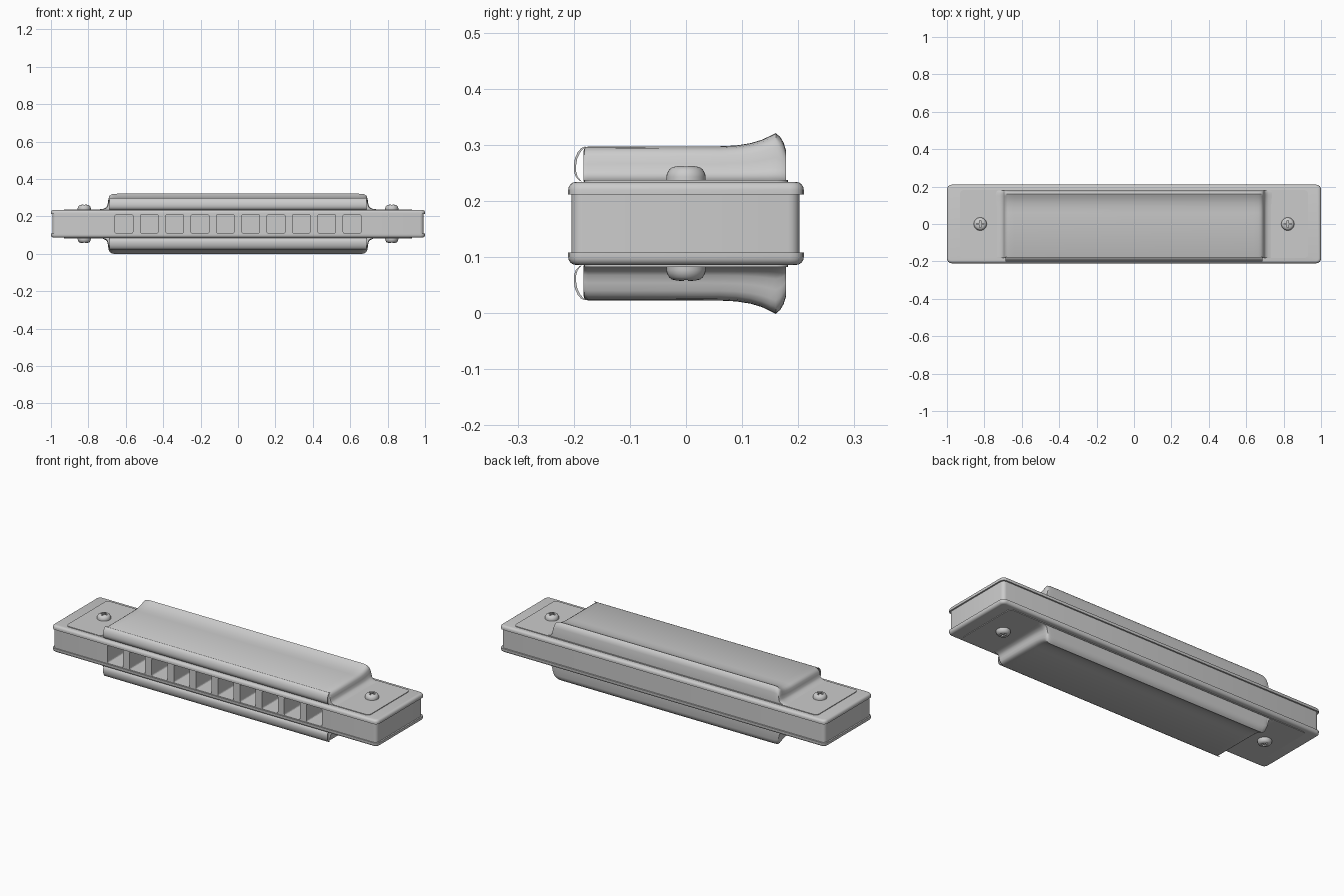
import bpy, bmesh, math
from mathutils import Matrix

if "Cube" in bpy.data.objects:
    bpy.data.objects.remove(bpy.data.objects["Cube"])

MID = 0.16  # height of the horizontal symmetry plane


def finish(bm, name, flip=1, smooth=True):
    """Turn a bmesh (z measured from the mid plane) into an object."""
    for v in bm.verts:
        v.co.z = MID + flip * v.co.z
    bmesh.ops.recalc_face_normals(bm, faces=bm.faces)
    me = bpy.data.meshes.new(name)
    bm.to_mesh(me)
    bm.free()
    ob = bpy.data.objects.new(name, me)
    bpy.context.collection.objects.link(ob)
    if smooth:
        bpy.ops.object.select_all(action='DESELECT')
        ob.select_set(True)
        bpy.context.view_layer.objects.active = ob
        bpy.ops.object.shade_smooth_by_angle(angle=math.radians(35))
    return ob


def add_box(bm, x, y, z):
    """Box from three (min, max) ranges."""
    m = Matrix.Translation([(a + b) / 2 for a, b in (x, y, z)])
    m = m @ Matrix.Diagonal([x[1] - x[0], y[1] - y[0], z[1] - z[0], 1])
    return bmesh.ops.create_cube(bm, size=1, matrix=m)['verts']


def bevel(bm, test, r, seg=4):
    """Round the edges whose two end points pass the test."""
    edges = [e for e in bm.edges if test(e.verts[0].co, e.verts[1].co)]
    bmesh.ops.bevel(bm, geom=edges, offset=r, segments=seg, profile=0.5, affect='EDGES')


def loft(bm, sections):
    rings = [[bm.verts.new(p) for p in s] for s in sections]
    n = len(rings[0])
    for a, b in zip(rings, rings[1:]):
        for i in range(n):
            j = (i + 1) % n
            bm.faces.new((a[i], a[j], b[j], b[i]))
    bm.faces.new(rings[0])
    bm.faces.new(rings[-1])


def cut(ob, cutter):
    mod = ob.modifiers.new("cut", 'BOOLEAN')
    mod.operation = 'DIFFERENCE'
    mod.solver = 'EXACT'
    mod.object = cutter
    cutter.hide_render = True
    cutter.hide_viewport = True


def upright(a, b):
    return abs(a.z - b.z) > 0.01


# comb with ten air channels open to the front
bm = bmesh.new()
add_box(bm, (-0.992, 0.992), (-0.204, 0.202), (-0.06, 0.06))
bevel(bm, upright, 0.02)
comb = finish(bm, "comb")
bm = bmesh.new()
for i in range(10):
    x = (i - 4.5) * 0.1355
    add_box(bm, (x - 0.048, x + 0.048), (-0.3, 0.14), (-0.05, 0.05))
bevel(bm, lambda a, b: abs(a.y - b.y) > 0.1, 0.009, 3)
cut(comb, finish(bm, "channel_cutter", smooth=False))

# cover cross-section (y, height) and end rounding (x, height factor)
PROFILE = [(-0.183, 0), (-0.183, 0.053), (-0.181, 0.059), (-0.175, 0.062),
           (0.06, 0.0625), (0.09, 0.064), (0.115, 0.068), (0.135, 0.074),
           (0.15, 0.081), (0.16, 0.086), (0.168, 0.079), (0.174, 0.069),
           (0.178, 0.056), (0.178, 0)]
ENDS = [(0.745, 0.02), (0.72, 0.06), (0.705, 0.15), (0.698, 0.28), (0.695, 0.5),
        (0.692, 0.72), (0.687, 0.86), (0.678, 0.95), (0.665, 0.99), (0.64, 1.0)]
# rolled front sheet (y, height from the mid plane)
CURL = [(-0.18, 0.137), (-0.187, 0.134), (-0.193, 0.127), (-0.198, 0.116),
        (-0.2, 0.104), (-0.2, 0.094), (-0.197, 0.084), (-0.19, 0.076)]

for s, side in ((1, "top"), (-1, "bottom")):
    # reed plate with rounded outer rim
    bm = bmesh.new()
    add_box(bm, (-1.0, 1.0), (-0.21, 0.21), (0.052, 0.074))
    bevel(bm, upright, 0.025)
    bevel(bm, lambda a, b: a.z > 0.07 and b.z > 0.07, 0.014)
    finish(bm, side + "_reed_plate", s)

    # thin cover flange
    bm = bmesh.new()
    add_box(bm, (-0.93, 0.93), (-0.182, 0.182), (0.06, 0.0775))
    bevel(bm, upright, 0.02)
    finish(bm, side + "_cover_flange", s)

    # raised cover with flared back lip
    bm = bmesh.new()
    stations = [(-x, f) for x, f in ENDS] + [(x, f) for x, f in reversed(ENDS)]
    loft(bm, [[(x, y, 0.075 + h * f) for y, h in PROFILE] for x, f in stations])
    finish(bm, side + "_cover", s)

    # rolled front sheet of the cover
    bm = bmesh.new()
    ring = CURL + [(y + 0.004, z - 0.001) for y, z in reversed(CURL)]
    loft(bm, [[(x, y, z) for y, z in ring] for x in (-0.688, 0.688)])
    finish(bm, side + "_cover_front_roll", s)

    # domed screws with cross slots
    for k, end in ((-1, "left"), (1, "right")):
        cx = 0.822 * k
        bm = bmesh.new()
        loft(bm, [[(cx + r * math.cos(a * math.tau / 32), r * math.sin(a * math.tau / 32), z)
                   for a in range(32)]
                  for r, z in ((0.035, 0.07), (0.035, 0.083), (0.034, 0.089), (0.030, 0.096),
                               (0.025, 0.100), (0.016, 0.102), (0.006, 0.1025))])
        screw = finish(bm, f"{side}_{end}_screw", s)
        bm = bmesh.new()
        w, l = 0.004, 0.02
        pts = [(w, w), (w, l), (-w, l), (-w, w), (-l, w), (-l, -w),
               (-w, -w), (-w, -l), (w, -l), (w, -w), (l, -w), (l, w)]
        loft(bm, [[(cx + x, y, z) for x, y in pts] for z in (0.092, 0.12)])
        cut(screw, finish(bm, f"{side}_{end}_slot_cutter", s, smooth=False))
